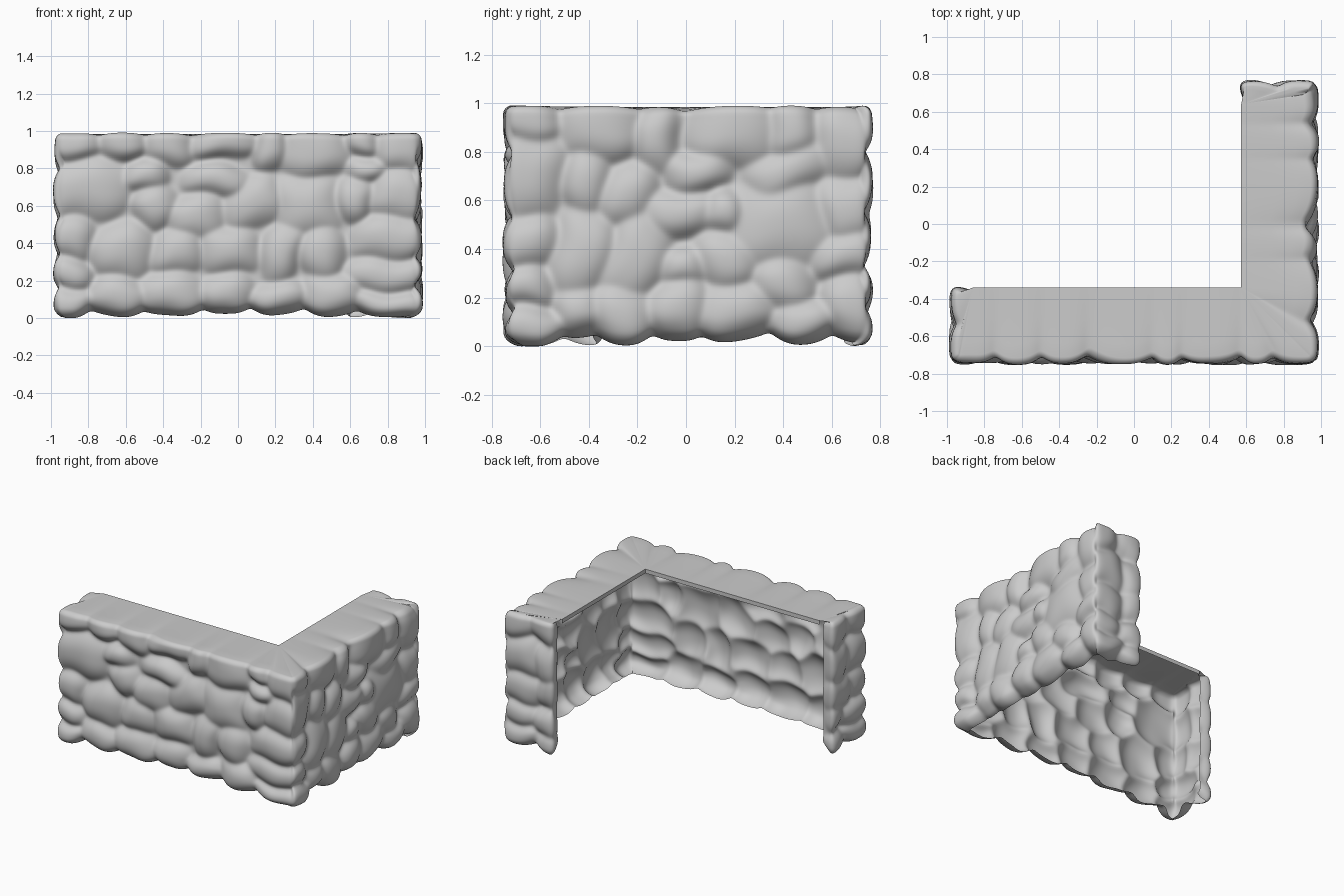
import bpy, bmesh, math, random
from mathutils import Vector

if "Cube" in bpy.data.objects:
    bpy.data.objects.remove(bpy.data.objects["Cube"])

random.seed(4)

# Stones of each face: (centre along face, centre height, half width, half height)
FRONT = [(-.87, .92, .13, .07), (-.62, .93, .13, .07), (-.37, .91, .13, .09), (-.07, .93, .17, .07),
         (.17, .90, .08, .11), (.40, .88, .18, .12), (.67, .93, .09, .06), (.87, .89, .13, .11),
         (-.78, .69, .21, .15), (-.50, .76, .11, .08), (-.12, .74, .18, .08), (-.44, .60, .12, .10),
         (-.22, .54, .15, .12), (.08, .62, .16, .13), (.37, .60, .17, .16), (.63, .64, .09, .11),
         (.85, .66, .14, .13), (.68, .80, .11, .06), (-.88, .43, .11, .11), (-.62, .36, .15, .14),
         (-.33, .36, .13, .12), (-.05, .37, .16, .12), (.24, .36, .10, .16), (.45, .35, .11, .13),
         (.80, .43, .19, .11), (-.90, .24, .11, .08), (-.90, .08, .12, .08), (-.65, .12, .15, .10),
         (-.36, .13, .18, .11), (-.06, .13, .14, .11), (.22, .11, .14, .09), (.50, .13, .15, .11),
         (.78, .23, .20, .09), (.80, .07, .21, .07)]
RIGHT = [(-.64, .92, .12, .08), (-.64, .71, .14, .18), (-.35, .88, .17, .11), (-.12, .85, .09, .14),
         (-.24, .62, .11, .13), (-.41, .68, .09, .13), (.20, .87, .17, .13), (.43, .88, .10, .10),
         (.65, .84, .13, .14), (.42, .72, .17, .10), (.05, .72, .14, .08), (-.66, .43, .12, .11),
         (-.66, .25, .12, .08), (-.65, .08, .13, .08), (-.42, .39, .12, .18), (-.21, .37, .12, .20),
         (-.02, .55, .15, .09), (.15, .55, .08, .08), (-.02, .33, .10, .08), (.38, .50, .21, .18),
         (.66, .56, .11, .14), (.18, .36, .13, .11), (.64, .38, .12, .09), (-.44, .15, .11, .11),
         (-.26, .13, .13, .12), (-.03, .15, .12, .12), (.20, .15, .15, .12), (.40, .26, .13, .10),
         (.48, .11, .13, .09), (.68, .16, .12, .13)]
# Stones that lean clearly, as (face, index): angle
LEAN = {(1, 13): .5, (1, 11): .5, (1, 14): .0, (1, 22): -.35, (2, 15): -.5, (2, 14): -.2, (2, 9): .4}


def cap_stones():
    """Two uneven columns of stones for a wall end."""
    out = []
    for z, r in ((.90, .10), (.68, .14), (.44, .12), (.25, .09), (.09, .09)):
        split = random.uniform(.16, .27)
        out.append((split / 2, z, split / 2 + .03, r))
        dz = random.uniform(-.03, .03)
        out.append(((split + .5) / 2, z + dz, (.5 - split) / 2 + .01, r))
    return out


def prepare(face, stones, lo, hi):
    """Add a small tilt, protrusion and corner-wrap flags to each stone."""
    out = []
    for k, (c, z, a, b) in enumerate(stones):
        wl, wh = c - a < lo + .05, c + a > hi - .05
        tilt = LEAN.get((face, k), random.uniform(-.12, .12))
        out.append((c, z, a * 1.08, b * 1.08, wl, wh, tilt, random.uniform(-.12, .1)))
    return out


FACES = [prepare(0, cap_stones(), 0, 9), prepare(1, FRONT, -.985, .98),
         prepare(2, RIGHT, -.75, .765), prepare(3, cap_stones(), 0, 9)]


def height(face, t, z):
    """Dome height of the stone found at this spot; creases lie between stones."""
    best = -.25
    t, z = t + .012 * math.sin(17 * z + 6 * t), z + .012 * math.sin(19 * t - 7 * z)
    for c, cz, a, b, wl, wh, tilt, out in FACES[face]:
        u, w = t - c, z - cz
        if abs(u) > .5 or abs(w) > .4:
            continue
        if (wl and u < 0) or (wh and u > 0):
            u *= .5
        if cz > .85 and w > 0:
            w *= .6
        u, w = u * math.cos(tilt) + w * math.sin(tilt), w * math.cos(tilt) - u * math.sin(tilt)
        d = (abs(u) / a) ** 2.4 + (abs(w) / b) ** 2.4
        best = max(best, 1 + out - d)
    return best


def relax(values, count):
    for _ in range(count):
        values = [values[0]] + [values[i] * .5 + (values[i - 1] + values[i + 1]) * .25
                                for i in range(1, len(values) - 1)] + [values[-1]]
    return values


# Plan path: short return, left end, front, right side, back end, short return
corners = [Vector(p) for p in ((-.88, -.325), (-.985, -.325), (-.985, -.75),
                               (.985, -.75), (.985, .768), (.555, .768), (.555, .66))]
path, local = [], []
for k in range(6):
    p, q = corners[k], corners[k + 1]
    n = max(2, round((q - p).length / .012))
    for i in range(n):
        v = p.lerp(q, i / n)
        path.append(v)
        if k == 0:
            local.append((0, .425 + (q - v).length))
        elif k == 1:
            local.append((0, (q - v).length))
        elif k == 2:
            local.append((1, v.x))
        elif k == 3:
            local.append((2, v.y))
        elif k == 4:
            local.append((3, (v - p).length))
        else:
            local.append((3, .43 + (v - p).length))
N = len(path)
path = relax(path, 22)
normals = []
for i in range(N):
    t = path[min(i + 1, N - 1)] - path[max(i - 1, 0)]
    normals.append(Vector((t.y, -t.x)).normalized())
normals = [n.normalized() for n in relax(normals, 40)]
# Relief fades towards the two free inner edges
fade = [1 - .5 * min(1, max(0, (t - .3) / .15)) if f in (0, 3) else 1 for f, t in local]

# Vertical profile: rolled bottom edge, straight side, rolled top edge
RB, RT, TOP = .05, .03, .985
rows = [(RB - RB * math.cos(a) + .005, RB - RB * math.sin(a)) for a in [i * math.pi / 12 for i in range(6)]]
z0, z1 = rows[-1][0], TOP - RT
rows += [(z0 + (z1 - z0) * i / 76, 0) for i in range(1, 77)]
rows += [(z1 + RT * math.sin(a), RT - RT * math.cos(a)) for a in [i * math.pi / 12 for i in range(1, 7)]]
M = len(rows)

H = [[height(f, t, z) for z, _ in rows] for f, t in local]
for _ in range(2):
    cols = [relax(c, 1) for c in H]
    H = [list(c) for c in zip(*[relax(list(r), 1) for r in zip(*cols)])]

# Stone shell: outer faces only, open at the back and underneath
bm = bmesh.new()
grid = []
for i in range(N):
    col = []
    low = max(0, 1 - H[i][7])
    for j, (z, s) in enumerate(rows):
        off = (-.055 * (1 - H[i][j]) - s) * fade[i]
        p = path[i] + normals[i] * off
        zz = z + .055 * low * max(0, 1 - z / .16)
        if z > .9:
            zz += .018 * (H[i][M - 8] - .7) * (z - .9) / .085
        col.append(bm.verts.new((p.x, p.y, zz)))
    grid.append(col)
for i in range(N - 1):
    for j in range(M - 1):
        bm.faces.new((grid[i][j], grid[i + 1][j], grid[i + 1][j + 1], grid[i][j + 1]))


# Top: strips from the rolled edge to the inner L-shaped edge, then a shallow lip
def inner_point(i):
    f, p = local[i][0], path[i]
    if f == 0:
        return Vector((-.86, -.34, TOP))
    if f == 1:
        return Vector((min(.57, max(-.86, p.x)), -.34, TOP))
    return Vector((.573, .64 if f == 3 else min(.64, max(-.34, p.y)), TOP))


ring = [c[-1] for c in grid]
inner_row = [inner_point(i) for i in range(N)]
levels = [ring]
for k in (.2, .5, 1):
    row = []
    for r, q in zip(ring, inner_row):
        p = r.co.lerp(q, k)
        p.z = TOP + (r.co.z - TOP) * (1 - k) ** 2
        row.append(bm.verts.new(p))
    levels.append(row)
levels.append([bm.verts.new(q - Vector((0, 0, .03))) for q in inner_row])
for a, b in zip(levels, levels[1:]):
    for i in range(N - 1):
        bm.faces.new((a[i], a[i + 1], b[i + 1], b[i]))
bmesh.ops.remove_doubles(bm, verts=levels[-1] + levels[-2], dist=.0005)

# Stand the wall on the ground
base = min(v.co.z for v in bm.verts)
for v in bm.verts:
    v.co.z -= base * max(0, 1 - v.co.z)

mesh = bpy.data.meshes.new("stone_corner_wall")
bm.to_mesh(mesh)
bm.free()
wall = bpy.data.objects.new("stone_corner_wall", mesh)
bpy.context.collection.objects.link(wall)
bpy.context.view_layer.objects.active = wall
wall.select_set(True)
bpy.ops.object.shade_smooth_by_angle(angle=math.radians(60))
